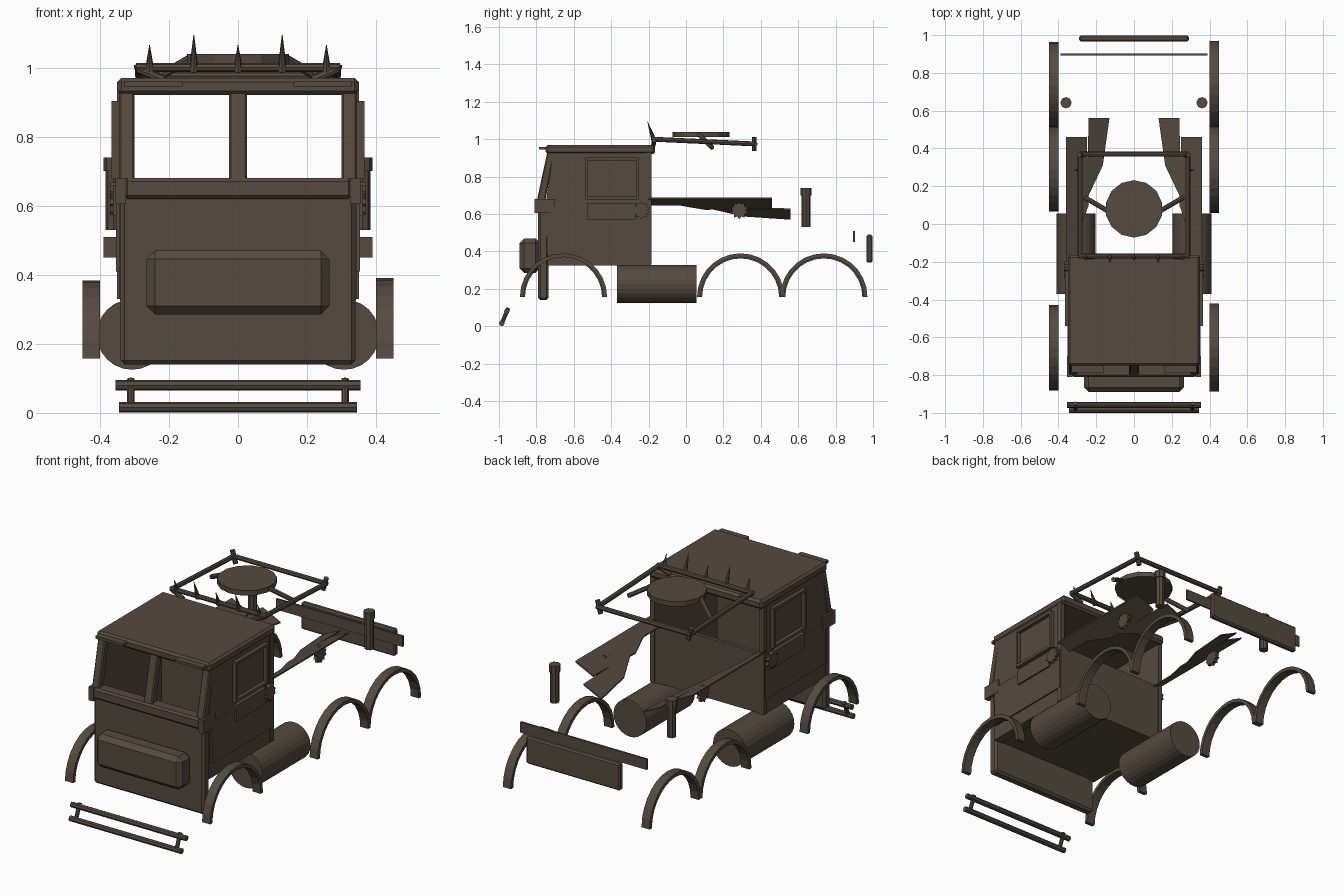
import bpy, bmesh, math
from mathutils import Vector

cube = bpy.data.objects.get("Cube")
if cube:
    bpy.data.objects.remove(cube)

paint = bpy.data.materials.new("dark_brown")
paint.use_nodes = True
COLOUR = (0.089, 0.069, 0.050, 1)
paint.diffuse_color = COLOUR
paint.node_tree.nodes["Principled BSDF"].inputs["Base Color"].default_value = COLOUR


def finish(name, bm, bevel=0.0):
    bmesh.ops.recalc_face_normals(bm, faces=bm.faces)
    mesh = bpy.data.meshes.new(name)
    bm.to_mesh(mesh)
    bm.free()
    mesh.materials.append(paint)
    obj = bpy.data.objects.new(name, mesh)
    bpy.context.collection.objects.link(obj)
    if bevel:
        mod = obj.modifiers.new("bevel", "BEVEL")
        mod.width = bevel
        mod.segments = 1
    return obj


def box(name, x, y, z, bevel=0.0):
    """Box from (min, max) ranges."""
    bm = bmesh.new()
    bmesh.ops.create_cube(bm, size=1)
    for v in bm.verts:
        v.co = [r[0] if c < 0 else r[1] for c, r in zip(v.co, (x, y, z))]
    return finish(name, bm, bevel)


def tube(name, a, b, r1, r2=None, sides=8):
    """Cylinder or cone between two points."""
    a, b = Vector(a), Vector(b)
    bm = bmesh.new()
    bmesh.ops.create_cone(bm, cap_ends=True, segments=sides, radius1=r1,
                          radius2=r1 if r2 is None else r2, depth=(b - a).length)
    turn = (b - a).to_track_quat("Z", "Y")
    for v in bm.verts:
        v.co = turn @ v.co + (a + b) / 2
    return finish(name, bm)


def prism(name, outline, offset, bevel=0.0):
    """Outline of 3D points extruded along an offset."""
    bm = bmesh.new()
    face = bm.faces.new([bm.verts.new(p) for p in outline])
    new = bmesh.ops.extrude_face_region(bm, geom=[face])["geom"]
    bmesh.ops.translate(bm, vec=offset, verts=[g for g in new if isinstance(g, bmesh.types.BMVert)])
    return finish(name, bm, bevel)


def side_box(name, s, x, y, z, bevel=0.0):
    return box(name, sorted((s * x[0], s * x[1])), y, z, bevel)


# Cab shell, open above the rear wall and in the windscreen
box("front_panel", (-0.34, 0.34), (-0.79, -0.735), (0.14, 0.64), 0.012)
box("windscreen_sill", (-0.33, 0.33), (-0.81, -0.735), (0.62, 0.68), 0.01)
box("cab_roof", (-0.35, 0.35), (-0.75, -0.165), (0.92, 0.97), 0.012)
box("cab_floor", (-0.34, 0.34), (-0.74, -0.19), (0.33, 0.345))
box("rear_wall", (-0.34, 0.34), (-0.21, -0.19), (0.33, 0.665))
box("grille_box", (-0.265, 0.265), (-0.89, -0.78), (0.285, 0.47), 0.025)

# Sloping windscreen pillars
for name, x0, x1 in (("pillar_right", -0.345, -0.30), ("pillar_middle", -0.026, 0.026),
                     ("pillar_left", 0.30, 0.345)):
    prism(name, [(x0, -0.80, 0.66), (x0, -0.755, 0.66), (x0, -0.70, 0.94), (x0, -0.74, 0.94)],
          (x1 - x0, 0, 0), 0.006)

# Paired roof tabs, cab sides and running gear
for s, label in ((-1, "right"), (1, "left")):
    side_box("roof_tab_" + label, s, (0.16, 0.33), (-0.785, -0.74), (0.945, 0.96))
    prism("cab_side_" + label,
          [(s * 0.325, -0.74, 0.33), (s * 0.325, -0.19, 0.33), (s * 0.325, -0.19, 0.93),
           (s * 0.325, -0.71, 0.93), (s * 0.325, -0.75, 0.66)], (s * 0.02, 0, 0))
    side_box("side_sill_" + label, s, (0.30, 0.342), (-0.74, -0.19), (0.325, 0.345))
    side_box("door_armour_" + label, s, (0.34, 0.353), (-0.73, -0.195), (0.41, 0.64))
    side_box("sill_wrap_" + label, s, (0.325, 0.355), (-0.81, -0.70), (0.605, 0.68))
    side_box("step_plate_" + label, s, (0.345, 0.362), (-0.53, -0.27), (0.57, 0.66))

    # Side window frame
    for i, z in enumerate((0.685, 0.895)):
        side_box(f"window_rail_{i}_{label}", s, (0.34, 0.366), (-0.54, -0.25), (z - 0.008, z + 0.008))
    for i, y in enumerate((-0.532, -0.258)):
        side_box(f"window_post_{i}_{label}", s, (0.34, 0.366), (y - 0.008, y + 0.008), (0.68, 0.90))
    side_box("cab_corner_" + label, s, (0.325, 0.35), (-0.215, -0.185), (0.33, 0.93))

    # Fuel tank
    tube("fuel_tank_" + label, (s * 0.307, -0.37, 0.227), (s * 0.307, 0.055, 0.227), 0.102, sides=24)

    # Half-ring wheel arches
    outer = 0.233 if s > 0 else 0.226
    for i, y in enumerate((-0.655, 0.292, 0.737)):
        angles = [math.pi * k / 14 for k in range(15)]
        ring = [(s * 0.40, y + r * math.cos(t), 0.157 + r * math.sin(t))
                for r, seq in ((outer, angles), (outer - 0.02, angles[::-1])) for t in seq]
        prism(f"wheel_arch_{i}_{label}", ring, (s * 0.05, 0, 0))

    # Inward-tilted deck plates
    def deck(name, points):
        prism(name, [(s * x, y, 0.57 + 0.48 * (x - 0.13)) for x, y in points], (0, 0, 0.008))
    deck("deck_outer_" + label, [(0.36, 0.46), (0.25, 0.46), (0.24, 0.1), (0.29, -0.04), (0.29, -0.2), (0.36, -0.2)])
    deck("deck_inner_" + label, [(0.24, 0.56), (0.13, 0.56), (0.165, 0.31), (0.25, 0.13)])

    # Spiked discs
    for i, (x, y) in enumerate(((0.35, -0.24), (0.295, 0.285))):
        star = []
        for k in range(20):
            r = 0.047 if k % 2 else 0.035
            t = math.pi * k / 10
            star.append((s * x, y + r * math.cos(t), 0.62 + r * math.sin(t)))
        prism(f"spiked_disc_{i}_{label}", star, (s * 0.02, 0, 0))

    # Exhaust stacks
    tube("exhaust_" + label, (s * 0.36, 0.642, 0.53), (s * 0.36, 0.642, 0.735), 0.024)
    tube("exhaust_cap_" + label, (s * 0.36, 0.642, 0.70), (s * 0.36, 0.642, 0.74), 0.03)

    # Roof rack rails and braces
    tube("rack_rail_" + label, (s * 0.285, -0.17, 1.0), (s * 0.285, 0.37, 0.975), 0.013)
    tube("rack_brace_" + label, (s * 0.14, 0.07, 1.025), (s * 0.26, 0.14, 0.955), 0.013)
    tube("rack_foot_" + label, (s * 0.29, 0.365, 1.01), (s * 0.27, 0.365, 0.94), 0.013)
    tube("rack_corner_" + label, (s * 0.29, -0.17, 0.995), (s * 0.215, -0.175, 0.965), 0.012)
    tube("bumper_post_" + label, (s * 0.31, -0.985, 0.015), (s * 0.31, -0.95, 0.098), 0.011)

# Rack cross bars, spikes and turret disc
tube("rack_front_bar", (-0.295, -0.17, 1.0), (0.295, -0.17, 1.0), 0.013)
tube("rack_rear_bar", (-0.29, 0.37, 0.975), (0.29, 0.37, 0.975), 0.013)
for i in range(5):
    x = (i - 2) * 0.128
    tip = 1.095 if i % 2 else 1.065
    tube(f"rack_spike_{i}", (x, -0.17, 0.99), (x, -0.17 - (tip - 1) * 0.38, tip), 0.014, 0.001)
tube("turret_disc", (0, 0.08, 1.012), (0, 0.08, 1.04), 0.152, sides=14)

# Tubular front bumper
tube("bumper_low_bar", (-0.345, -0.985, 0.016), (0.345, -0.985, 0.016), 0.015)
tube("bumper_high_bar", (-0.355, -0.958, 0.08), (0.355, -0.958, 0.08), 0.015)

# Tail boards
box("tail_plank", (-0.39, 0.39), (0.893, 0.903), (0.45, 0.51))
box("tail_board", (-0.29, 0.29), (0.965, 0.997), (0.34, 0.49), 0.008)
